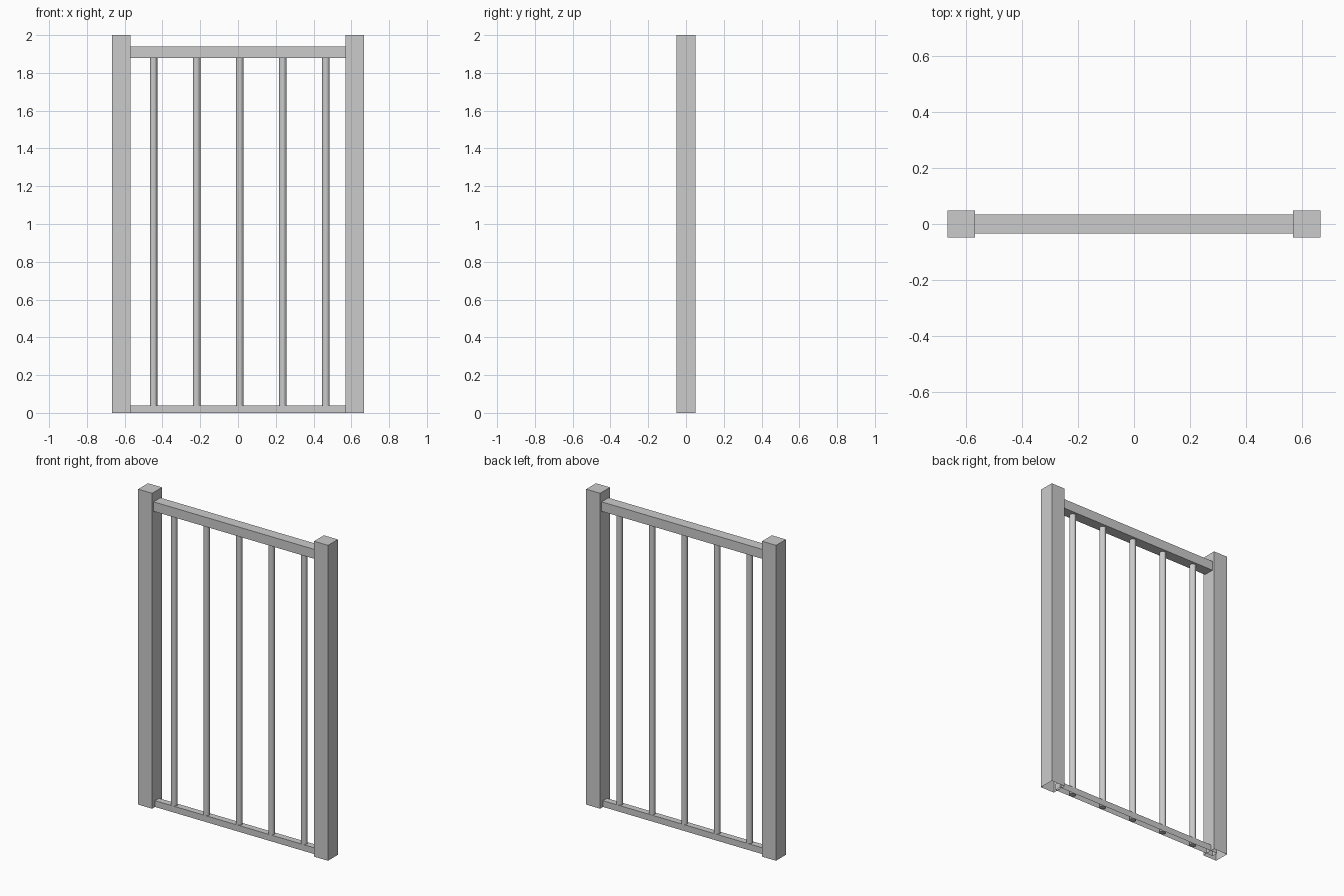
import bpy, bmesh
from mathutils import Matrix, Vector

if "Cube" in bpy.data.objects:
    bpy.data.objects.remove(bpy.data.objects["Cube"])


def box(name, lo, hi, open_bottom=False):
    lo, hi = Vector(lo), Vector(hi)
    bm = bmesh.new()
    bmesh.ops.create_cube(bm, size=1)
    bmesh.ops.scale(bm, vec=hi - lo, verts=bm.verts)
    bmesh.ops.translate(bm, vec=(lo + hi) / 2, verts=bm.verts)
    if open_bottom:
        bm.normal_update()
        down = [f for f in bm.faces if f.normal.z < -0.9]
        bmesh.ops.delete(bm, geom=down, context='FACES_ONLY')
    return finish(name, bm)


def bar(name, x, radius, z0, z1):
    bm = bmesh.new()
    bmesh.ops.create_cone(bm, cap_ends=True, segments=16, radius1=radius,
                          radius2=radius, depth=z1 - z0,
                          matrix=Matrix.Translation((x, 0, (z0 + z1) / 2)))
    return finish(name, bm)


def finish(name, bm):
    mesh = bpy.data.meshes.new(name)
    bm.to_mesh(mesh)
    bm.free()
    ob = bpy.data.objects.new(name, mesh)
    bpy.context.collection.objects.link(ob)
    return ob


# Square posts, hollow underneath
for side, x in (("left", -0.617), ("right", 0.617)):
    box(side + "_post", (x - 0.049, -0.049, 0), (x + 0.049, 0.049, 2), True)

# Rails running into the posts
box("top_rail", (-0.615, -0.034, 1.88), (0.58, 0.034, 1.94))
box("bottom_rail", (-0.615, -0.02, 0), (0.58, 0.02, 0.04), True)

# Round upright bars
for i in range(5):
    bar(f"bar_{i + 1}", -0.447 + 0.228 * i, 0.02, 0.002, 1.89)
